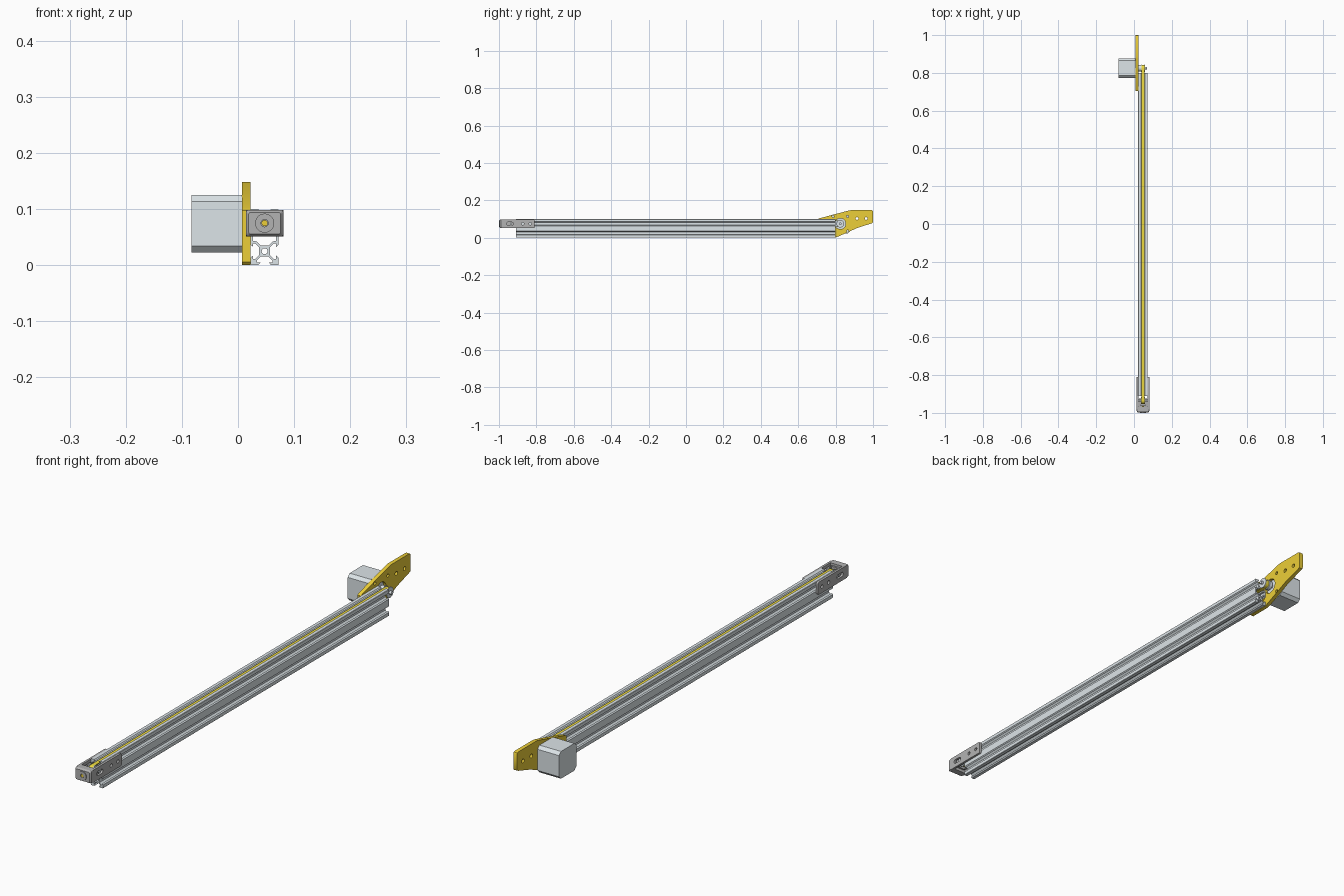
import bpy, bmesh
from math import pi, sin, cos
from mathutils import Matrix

if "Cube" in bpy.data.objects:
    bpy.data.objects.remove(bpy.data.objects["Cube"])

CX = 0.0475            # centre line of rail, belt and tensioner
AXIS_Z = 0.075         # height of pulley and idler axes
DRIVE_Y, IDLER_Y = 0.825, -0.935


def material(name, rgb):
    m = bpy.data.materials.new(name)
    m.diffuse_color = (*rgb, 1)
    m.use_nodes = True
    m.node_tree.nodes["Principled BSDF"].inputs["Base Color"].default_value = m.diffuse_color
    return m


YELLOW = material("yellow", (0.84, 0.62, 0.04))
BELT = material("belt_yellow", (0.85, 0.70, 0.05))
ALU = material("aluminium", (0.72, 0.78, 0.81))
DARK = material("grey", (0.45, 0.45, 0.45))

# profile plane for each extrusion axis: X uses (y,z), Y uses (x,z), Z uses (x,y)
FRAME = {
    "X": Matrix(((0, 0, 1, 0), (1, 0, 0, 0), (0, 1, 0, 0), (0, 0, 0, 1))),
    "Y": Matrix(((1, 0, 0, 0), (0, 0, -1, 0), (0, 1, 0, 0), (0, 0, 0, 1))),
}


def prism(name, loops, axis, a, b, mat):
    """Extrude outline loops (inner loops become holes) along an axis from a to b."""
    cu = bpy.data.curves.new(name, "CURVE")
    cu.dimensions, cu.fill_mode, cu.extrude = "2D", "BOTH", (b - a) / 2
    for pts in loops:
        sp = cu.splines.new("POLY")
        sp.points.add(len(pts) - 1)
        for p, (u, v) in zip(sp.points, pts):
            p.co = (u, v, 0, 1)
        sp.use_cyclic_u = True
    tmp = bpy.data.objects.new(name + "_curve", cu)
    bpy.context.collection.objects.link(tmp)
    bpy.context.view_layer.update()
    dg = bpy.context.evaluated_depsgraph_get()
    me = bpy.data.meshes.new_from_object(tmp.evaluated_get(dg))
    bpy.data.objects.remove(tmp)
    mid = (a + b) / 2
    shift = Matrix.Translation((mid, 0, 0) if axis == "X" else (0, mid, 0))
    me.transform(shift @ FRAME[axis])
    bm = bmesh.new()
    bm.from_mesh(me)
    bmesh.ops.remove_doubles(bm, verts=bm.verts, dist=1e-5)
    bmesh.ops.recalc_face_normals(bm, faces=bm.faces)
    bm.to_mesh(me)
    bm.free()
    me.shade_smooth()
    me.set_sharp_from_angle(angle=0.55)
    me.materials.clear()
    me.materials.append(mat)
    me.name = name
    ob = bpy.data.objects.new(name, me)
    bpy.context.collection.objects.link(ob)
    return ob


def circle(u, v, r, n=28):
    return [(u + r * cos(2 * pi * i / n), v + r * sin(2 * pi * i / n)) for i in range(n)]


def rounded(u0, u1, v0, v1, r, n=5):
    pts = []
    for k, (u, v) in enumerate(((u1 - r, v1 - r), (u0 + r, v1 - r), (u0 + r, v0 + r), (u1 - r, v0 + r))):
        for i in range(n + 1):
            t = pi / 2 * (k + i / n)
            pts.append((u + r * cos(t), v + r * sin(t)))
    return pts


def stadium(u0, u1, v, r, n=16):
    right = [(u1 + r * cos(t), v + r * sin(t)) for t in (-pi / 2 + pi * i / n for i in range(n + 1))]
    left = [(u0 - r * cos(t), v - r * sin(t)) for t in (-pi / 2 + pi * i / n for i in range(n + 1))]
    return right + left


def mirrored(quarter):
    """Quarter outline (counter-clockwise from right to top) mirrored to a full loop."""
    half = quarter + [(-x, z) for x, z in reversed(quarter)]
    return half + [(-x, -z) for x, z in half]


def to_world(pts):
    k = 0.0025   # profile units are millimetres
    return [(CX + x * k, 0.05 + z * k) for x, z in pts]


# slotted double rail
quarter = [(10, 5.4), (8.2, 6.9), (8.2, 4.5), (6.6, 4.5), (3.9, 7.2), (3.9, 12.8),
           (6.6, 15.5), (8.2, 15.5), (8.2, 13.1), (10, 14.6), (10, 19.5), (9.5, 20),
           (4.6, 20), (3.1, 18.2), (5.5, 18.2), (5.5, 16.6), (2.8, 13.9)]
cavity = [(8.2, 2.7), (5.7, 3.0), (2.8, 6.1)]
prism("rail", [to_world(mirrored(quarter)), to_world(mirrored(cavity)),
               to_world(circle(0, 10, 2.1)), to_world(circle(0, -10, 2.1))],
      "Y", -0.91, 0.80, ALU)

# motor mounting plate with holes
outline = [(0.703, 0.006), (0.709, 0.0), (0.795, 0.0), (0.81, 0.005), (0.92, 0.054),
           (0.99, 0.076), (0.997, 0.079), (1.0, 0.085), (1.0, 0.141), (0.997, 0.146),
           (0.99, 0.148), (0.885, 0.148), (0.872, 0.146), (0.71, 0.103), (0.703, 0.098)]
holes = [circle(DRIVE_Y + sy * 0.039, AXIS_Z + sz * 0.039, 0.006, 16)
         for sy in (-1, 1) for sz in (-1, 1)]
holes += [circle(y, 0.103, 0.0075, 16) for y in (0.914, 0.963)]
holes += [circle(0.735, z, 0.0065, 16) for z in (0.025, 0.075)]
prism("motor_plate", [outline, circle(DRIVE_Y, AXIS_Z, 0.029, 36)] + holes,
      "X", 0.0075, 0.0225, YELLOW)

# motor with chamfered corners
h, c = 0.0515, 0.040
oct_pts = [(h, -c), (h, c), (c, h), (-c, h), (-h, c), (-h, -c), (-c, -h), (c, -h)]
prism("motor_body", [[(DRIVE_Y + y, AXIS_Z - 0.001 + z) for y, z in oct_pts]],
      "X", -0.0825, 0.0075, ALU)
for name, r, a, b in (("motor_boss", 0.0275, 0.0075, 0.0135),
                      ("motor_shaft", 0.0063, 0.0135, 0.068),
                      ("pulley_hub", 0.018, 0.024, 0.036),
                      ("pulley_inner_flange", 0.020, 0.036, 0.039),
                      ("pulley_drum", 0.0137, 0.039, 0.056),
                      ("pulley_outer_flange", 0.020, 0.056, 0.059)):
    prism(name, [circle(DRIVE_Y, AXIS_Z, r)], "X", a, b, ALU)

# belt loop through the top slot and the rail cavity
prism("belt", [stadium(IDLER_Y, DRIVE_Y, AXIS_Z, 0.0168), stadium(IDLER_Y, DRIVE_Y, AXIS_Z, 0.0137)],
      "X", CX - 0.0075, CX + 0.0075, BELT)

# tensioner arms with adjustment slot and screw holes
arm_holes = [stadium(-0.952, -0.931, AXIS_Z, 0.008)] + [circle(y, AXIS_Z, 0.0065, 16) for y in (-0.873, -0.833)]
for side, a in (("left", 0.014), ("right", 0.0725)):
    prism("tensioner_arm_" + side, [rounded(-0.985, -0.81, 0.051, 0.0985, 0.006)] + arm_holes,
          "X", a, a + 0.0085, DARK)

# tensioner front wall, tapered toward the front
wall_shape = [rounded(0.014, 0.081, 0.051, 0.0985, 0.005), circle(CX, AXIS_Z, 0.0065)]
prism("tensioner_wall", wall_shape, "Y", -0.99, -0.966, DARK)
nose = prism("tensioner_nose", wall_shape, "Y", -0.997, -0.99, DARK)
for v in nose.data.vertices:
    inside = (v.co.x - CX) ** 2 + (v.co.z - AXIS_Z) ** 2 < 0.01 ** 2
    if v.co.y < -0.993 and not inside:
        v.co.x = CX + (v.co.x - CX) * 0.85
        v.co.z = AXIS_Z + (v.co.z - AXIS_Z) * 0.82
prism("tensioner_collar", [circle(CX, AXIS_Z, 0.017), circle(CX, AXIS_Z, 0.0065)], "Y", -1.0, -0.996, DARK)
prism("tension_bolt", [circle(CX, AXIS_Z, 0.0055)], "Y", -0.999, -0.957, YELLOW)

# idler yoke, wheel and axle
prism("yoke_back", [rounded(0.028, 0.067, 0.06, 0.092, 0.003)], "Y", -0.963, -0.956, DARK)
for side, a in (("left", 0.028), ("right", 0.061)):
    prism("yoke_cheek_" + side, [rounded(-0.96, -0.921, 0.06, 0.092, 0.005)], "X", a, a + 0.006, DARK)
prism("idler_wheel", [circle(IDLER_Y, AXIS_Z, 0.0137)], "X", CX - 0.009, CX + 0.009, ALU)
for side, s in (("left", -1), ("right", 1)):
    x = CX + s * 0.010
    prism("idler_flange_" + side, [circle(IDLER_Y, AXIS_Z, 0.019)], "X", x - 0.0015, x + 0.0015, ALU)
prism("idler_axle", [circle(IDLER_Y, AXIS_Z, 0.006)], "X", 0.019, 0.076, ALU)
